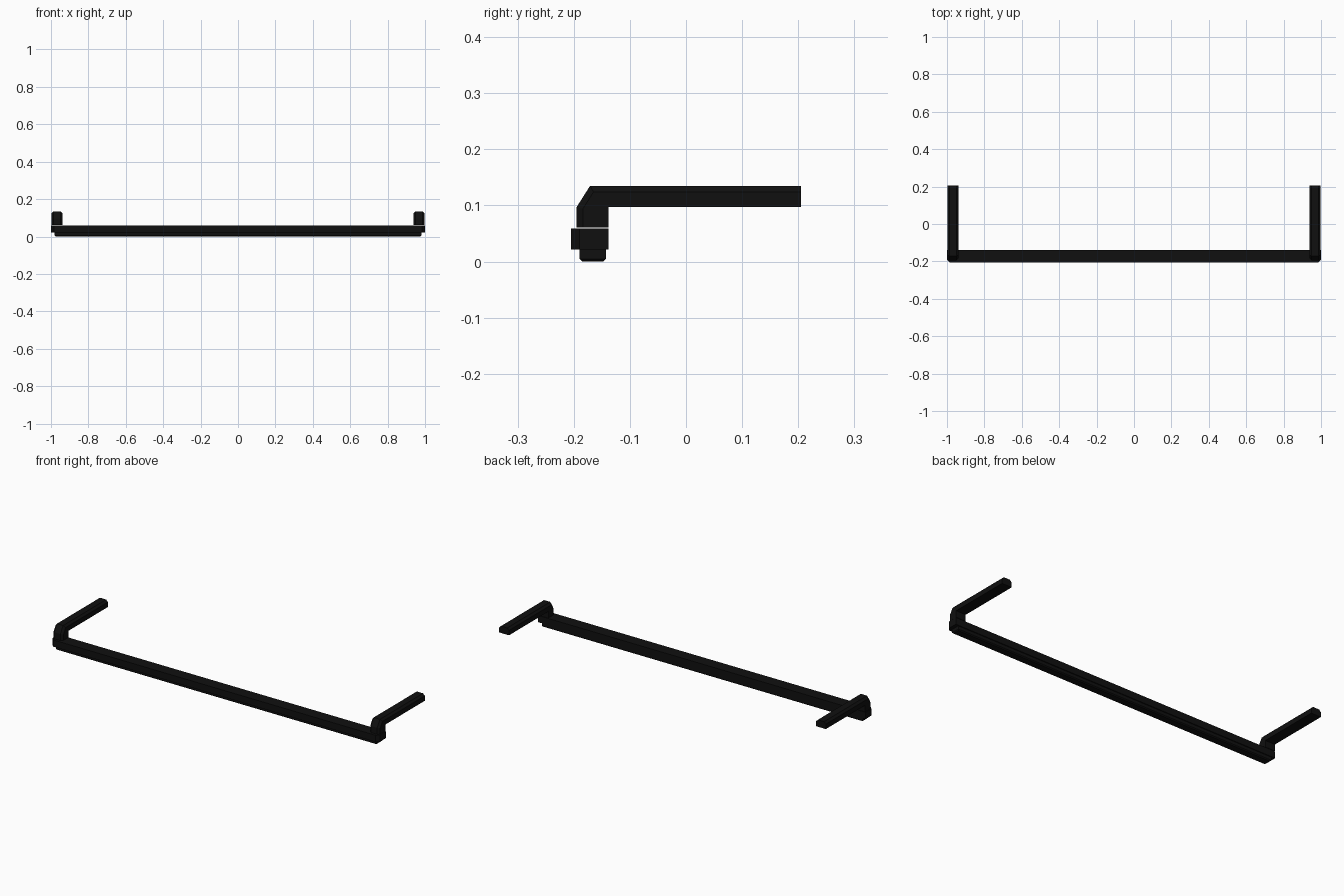
import bpy, bmesh

if "Cube" in bpy.data.objects:
    bpy.data.objects.remove(bpy.data.objects["Cube"])

black = bpy.data.materials.new("black")
black.diffuse_color = (0.005, 0.005, 0.005, 1)
black.use_nodes = True
black.node_tree.nodes["Principled BSDF"].inputs["Base Color"].default_value = black.diffuse_color


def extruded(name, profile, x0, x1, bevel, pick):
    """Extrude a (y, z) profile along x, then chamfer the edges chosen by pick."""
    bm = bmesh.new()
    face = bm.faces.new([bm.verts.new((x0, y, z)) for y, z in profile])
    new = bmesh.ops.extrude_face_region(bm, geom=[face])["geom"]
    verts = [g for g in new if isinstance(g, bmesh.types.BMVert)]
    bmesh.ops.translate(bm, verts=verts, vec=(x1 - x0, 0, 0))
    bmesh.ops.recalc_face_normals(bm, faces=bm.faces)
    edges = [e for e in bm.edges if pick(e.verts[0].co, e.verts[1].co)]
    bmesh.ops.bevel(bm, geom=edges, offset=bevel, segments=1, affect='EDGES')
    mesh = bpy.data.meshes.new(name)
    bm.to_mesh(mesh)
    bm.free()
    mesh.materials.append(black)
    obj = bpy.data.objects.new(name, mesh)
    bpy.context.collection.objects.link(obj)
    return obj


def box(y0, y1, z0, z1):
    return [(y0, z0), (y1, z0), (y1, z1), (y0, z1)]


# long front bar with chamfered front corners
extruded("front_bar", box(-0.205, -0.138, 0.022, 0.059), -1, 1, 0.015,
         lambda a, b: a.y < -0.2 and b.y < -0.2 and abs(a.z - b.z) > 0.01)

# narrow strip underneath, chamfered around the bottom
extruded("lower_strip", box(-0.19, -0.143, 0, 0.022), -0.98, 0.98, 0.005,
         lambda a, b: a.z < 0.001 and b.z < 0.001)

# bent arms: short post turning back, chamfered along both sides
arm_profile = [(-0.195, 0.061), (-0.138, 0.061), (-0.138, 0.097),
               (0.205, 0.097), (0.205, 0.135), (-0.171, 0.135), (-0.195, 0.097)]


def long_side_edge(a, b):
    across = abs(a.x - b.x) > 0.01
    rear_end = a.y > 0.2 and b.y > 0.2
    base = a.z < 0.062 and b.z < 0.062
    inner_post = abs(a.y + 0.138) < 0.001 and abs(b.y + 0.138) < 0.001
    underside = abs(a.z - 0.097) < 0.001 and abs(b.z - 0.097) < 0.001
    return not (across or rear_end or base or inner_post or underside)


for side, x0, x1 in (("left", -0.998, -0.938), ("right", 0.938, 0.998)):
    extruded(side + "_arm", arm_profile, x0, x1, 0.011, long_side_edge)
